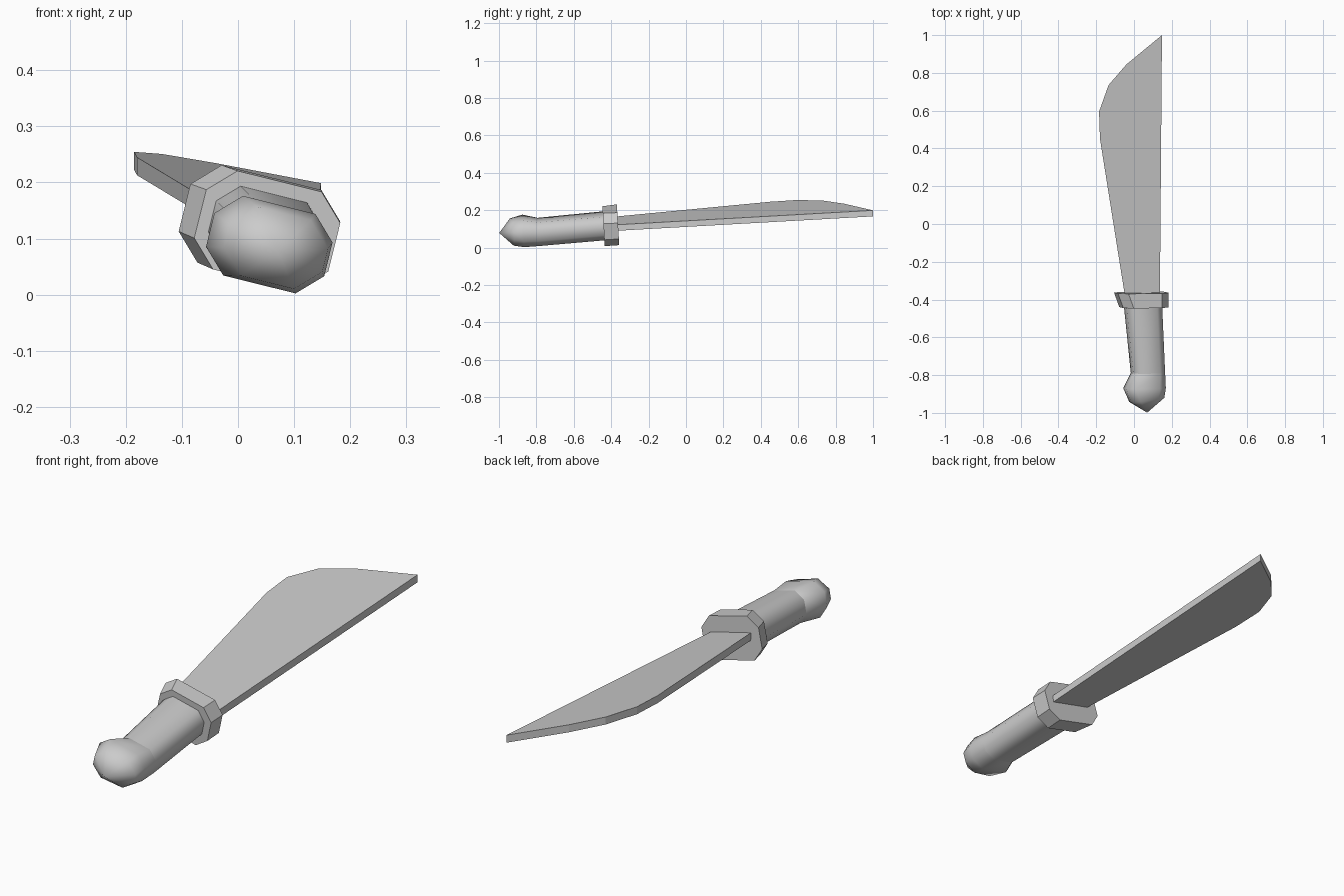
import bpy, bmesh, math
from mathutils import Matrix, Vector

if "Cube" in bpy.data.objects:
    bpy.data.objects.remove(bpy.data.objects["Cube"])

GREY = (0.6, 0.6, 0.6, 1)
mat = bpy.data.materials.new("plain grey")
mat.use_nodes = True
mat.diffuse_color = GREY
mat.node_tree.nodes["Principled BSDF"].inputs["Base Color"].default_value = GREY

ROLL = Matrix.Rotation(math.radians(14), 3, 'Y')
PITCH = 0.06   # rise per unit of length


def finish(name, bm, smooth=None):
    bmesh.ops.recalc_face_normals(bm, faces=bm.faces)
    mesh = bpy.data.meshes.new(name)
    bm.to_mesh(mesh)
    bm.free()
    mesh.materials.append(mat)
    obj = bpy.data.objects.new(name, mesh)
    bpy.context.collection.objects.link(obj)
    if smooth:
        bpy.ops.object.select_all(action='DESELECT')
        obj.select_set(True)
        bpy.context.view_layer.objects.active = obj
        bpy.ops.object.shade_smooth_by_angle(angle=math.radians(smooth))
    return obj


def place(u, y, w):
    """Roll a point of the cross-section and lean the section with the pitch."""
    p = ROLL @ Vector((u, 0, w))
    return (p.x, y - PITCH * (p.z - 0.1), p.z)


def octagon(bm, y, left, right, low, high, cut, skew=0):
    corners = [(left, low + cut), (left + cut, low), (right - cut, low), (right, low + cut),
               (right, high - cut), (right - cut, high), (left + cut, high), (left, high - cut)]
    mid = (left + right) / 2
    return [bm.verts.new(place(u, y + skew * (u - mid), w)) for u, w in corners]


def loft(name, sections, tip=None, smooth=None):
    bm = bmesh.new()
    rings = [octagon(bm, *s) for s in sections]
    for a, b in zip(rings, rings[1:]):
        for i in range(8):
            j = (i + 1) % 8
            bm.faces.new((a[i], a[j], b[j], b[i]))
    bm.faces.new(rings[0])
    if tip:
        point = bm.verts.new(place(*tip))
        for i in range(8):
            bm.faces.new((rings[-1][i], rings[-1][(i + 1) % 8], point))
    else:
        bm.faces.new(rings[-1])
    return finish(name, bm, smooth)


# Collar between blade and grip
loft("guard", [(-0.362, -0.13, 0.145, 0.038, 0.217, 0.046),
               (-0.44, -0.10, 0.146, 0.033, 0.214, 0.046)])

# Tapering grip
loft("grip", [(-0.41, -0.082, 0.114, 0.062, 0.191, 0.036),
              (-0.79, -0.035, 0.138, 0.034, 0.164, 0.036)], smooth=60)

# Swollen, pointed end knob
loft("pommel", [(-0.79, -0.035, 0.138, 0.034, 0.164, 0.036),
                (-0.87, -0.076, 0.141, 0.027, 0.173, 0.042),
                (-0.932, -0.045, 0.136, 0.034, 0.160, 0.042, 0.12)],
     tip=(0.049, -1.0, 0.093), smooth=60)

# Flat blade with a curved, widening cutting side
outline = [(0.137, -0.4), (0.148, 1.0), (-0.04, 0.845), (-0.135, 0.735),
           (-0.185, 0.595), (-0.18, 0.45), (-0.045, -0.4)]
bm = bmesh.new()
layers = [[bm.verts.new((x, y, 0.176 - 0.238 * x + 0.058 * y - drop)) for x, y in outline]
          for drop in (0, 0.032)]
for layer in layers:
    bm.faces.new(layer)
for i in range(len(outline)):
    j = (i + 1) % len(outline)
    bm.faces.new((layers[0][i], layers[0][j], layers[1][j], layers[1][i]))
finish("blade", bm)
